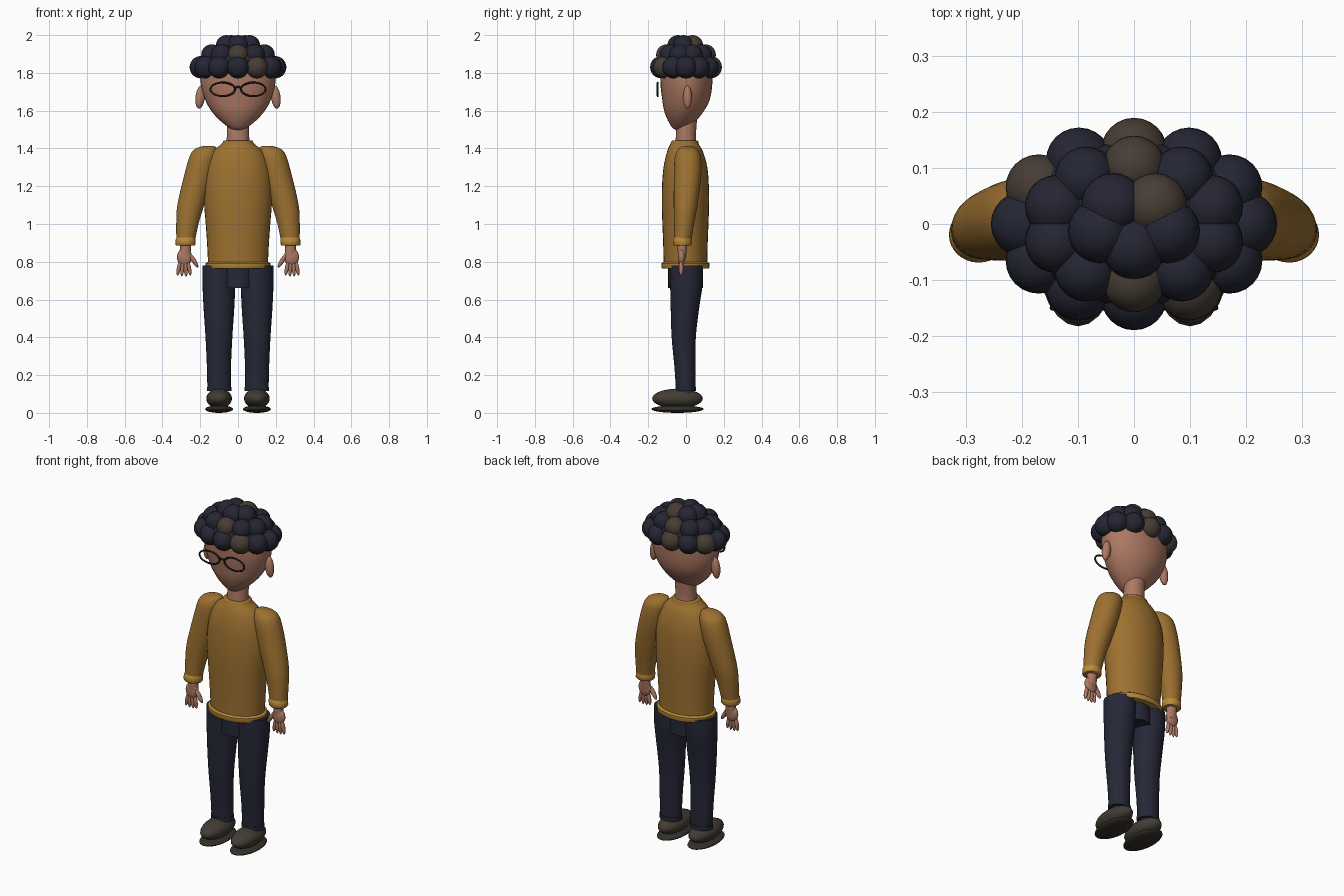
import bpy, bmesh, math
from mathutils import Vector, Matrix

cube = bpy.data.objects.get("Cube")
if cube:
    bpy.data.objects.remove(cube, do_unlink=True)


def material(name, r, g, b):
    m = bpy.data.materials.new(name)
    m.use_nodes = True
    m.diffuse_color = (r, g, b, 1)
    bsdf = m.node_tree.nodes["Principled BSDF"]
    bsdf.inputs["Base Color"].default_value = (r, g, b, 1)
    bsdf.inputs["Roughness"].default_value = 0.8
    return m


SKIN = material("skin", 0.42, 0.19, 0.125)
KNIT = material("mustard_knit", 0.34, 0.165, 0.03)
TRIM = material("light_mustard_trim", 0.48, 0.25, 0.04)
HAIR = material("dark_hair", 0.018, 0.019, 0.033)
BROWN = material("brown_hair", 0.062, 0.047, 0.034)
NAVY = material("navy_trousers", 0.019, 0.021, 0.038)
SHOE = material("shoe_brown", 0.055, 0.045, 0.034)
SOLE = material("sole_dark", 0.035, 0.03, 0.024)
FRAME = material("glasses_black", 0.012, 0.01, 0.01)


def finish(name, bm, mat, angle=50):
    bmesh.ops.recalc_face_normals(bm, faces=bm.faces)
    mesh = bpy.data.meshes.new(name)
    bm.to_mesh(mesh)
    bm.free()
    mesh.materials.append(mat)
    ob = bpy.data.objects.new(name, mesh)
    bpy.context.collection.objects.link(ob)
    bpy.ops.object.select_all(action='DESELECT')
    ob.select_set(True)
    bpy.context.view_layer.objects.active = ob
    bpy.ops.object.shade_smooth_by_angle(angle=math.radians(angle))
    return ob


def spline(rows, steps):
    """Catmull-Rom interpolation through the profile rows."""
    rows = [Vector(r) for r in rows]
    out = []
    for i in range(len(rows) - 1):
        a, b, c, d = (rows[max(0, min(len(rows) - 1, i + k))] for k in (-1, 0, 1, 2))
        for s in range(steps):
            t = s / steps
            out.append(b + (c - a) * (t / 2) + (a * 2 - b * 5 + c * 4 - d) * (t * t / 2)
                       + (b * 3 - a - c * 3 + d) * (t ** 3 / 2))
    return out + [rows[-1]]


def loft(name, rows, mat, side=1, steps=4, sides=32):
    """Stack ellipses; each row is (z, centre x, centre y, radius x, radius y)."""
    bm = bmesh.new()
    rings = []
    for z, cx, cy, rx, ry in spline(rows, steps):
        angles = [math.tau * k / sides for k in range(sides)]
        rings.append([bm.verts.new((side * (cx + rx * math.cos(a)), cy + ry * math.sin(a), z))
                      for a in angles])
    for low, high in zip(rings, rings[1:]):
        for k in range(sides):
            n = (k + 1) % sides
            bm.faces.new((low[k], low[n], high[n], high[k]))
    bm.faces.new(rings[0])
    bm.faces.new(rings[-1])
    return finish(name, bm, mat)


def ball(name, centre, radii, mat, axis=(0, 0, 1)):
    """Ellipsoid whose own z runs along axis."""
    bm = bmesh.new()
    turn = Vector((0, 0, 1)).rotation_difference(Vector(axis)).to_matrix().to_4x4()
    bmesh.ops.create_uvsphere(bm, u_segments=24, v_segments=16, radius=1,
                              matrix=Matrix.Translation(centre) @ turn @ Matrix.Diagonal((*radii, 1)))
    return finish(name, bm, mat)


def wire(name, points, closed, mat, thickness):
    curve = bpy.data.curves.new(name, 'CURVE')
    curve.dimensions = '3D'
    curve.bevel_depth = thickness
    curve.bevel_resolution = 2
    line = curve.splines.new('POLY')
    line.points.add(len(points) - 1)
    for p, co in zip(line.points, points):
        p.co = (*co, 1)
    line.use_cyclic_u = closed
    curve.materials.append(mat)
    ob = bpy.data.objects.new(name, curve)
    bpy.context.collection.objects.link(ob)
    bpy.ops.object.select_all(action='DESELECT')
    ob.select_set(True)
    bpy.context.view_layer.objects.active = ob
    bpy.ops.object.convert(target='MESH')


# Head and neck
loft("head", [(1.495, 0, -.03, .015, .015), (1.51, 0, -.03, .047, .042),
              (1.55, 0, -.02, .098, .077), (1.6, 0, -.01, .142, .106),
              (1.66, 0, 0, .175, .126), (1.74, 0, .002, .197, .137),
              (1.83, 0, .002, .192, .134), (1.9, 0, 0, .14, .1), (1.93, 0, 0, .06, .04)], SKIN)
loft("neck", [(1.41, 0, 0, .062, .056), (1.48, 0, 0, .059, .053), (1.6, 0, .01, .059, .053)], SKIN)

# Curly hair: a cap with three rings of balls
ball("hair_cap", (0, 0, 1.85), (.2, .148, .1), HAIR)
curl_rings = [("lower", 12, 0, .197, .131, 1.83, .059, (3, 5, 10)),
              ("middle", 10, 18, .146, .102, 1.895, .056, (2, 7)),
              ("top", 5, 54, .064, .042, 1.943, .057, (0,))]
for label, count, start, rx, ry, z, r, brown in curl_rings:
    for k in range(count):
        a = math.radians(start + 360 * k / count)
        ball(f"{label}_curl_{k}", (rx * math.cos(a), ry * math.sin(a), z), (r, r, r),
             BROWN if k in brown else HAIR)

# Glasses bridge
wire("glasses_bridge", [(.016 * t, -.152, 1.72 + .006 * (1 - t * t)) for t in (-1, -.5, 0, .5, 1)],
     False, FRAME, .005)

# Sweater body with hem and collar
loft("sweater_body", [(.78, 0, -.003, .158, .115), (.9, 0, -.003, .164, .118),
                      (1.0, 0, -.003, .171, .122), (1.1, 0, -.003, .179, .125),
                      (1.2, 0, -.003, .18, .124), (1.3, 0, -.003, .168, .116),
                      (1.38, 0, -.005, .135, .096), (1.42, 0, -.008, .092, .077),
                      (1.435, 0, -.008, .076, .069)], KNIT)
loft("sweater_hem", [(.764, 0, -.003, .168, .123), (.77, 0, -.003, .172, .127),
                     (.792, 0, -.003, .172, .127), (.8, 0, -.003, .16, .116)], TRIM, steps=1)
loft("sweater_collar", [(1.42, 0, -.006, .08, .071), (1.437, 0, -.006, .08, .071),
                        (1.443, 0, -.006, .073, .065)], KNIT, steps=1)

# Seat of the trousers
loft("trouser_seat", [(.66, 0, -.002, .09, .092), (.78, 0, -.002, .09, .092)], NAVY, steps=1)

for label, s in (("left", 1), ("right", -1)):
    ball(f"{label}_ear", (s * .2, .008, 1.672), (.025, .023, .062), SKIN, (-s * .12, 0, 1))
    wire(f"{label}_glasses_rim",
         [(s * .081 + .065 * math.cos(math.tau * k / 32), -.15,
           1.713 + .036 * math.sin(math.tau * k / 32)) for k in range(32)], True, FRAME, .005)

    # Sleeve and cuff
    loft(f"{label}_sleeve", [(.9, .278, -.018, .048, .044), (1.0, .268, -.01, .059, .053),
                             (1.1, .25, -.002, .071, .063), (1.25, .21, .008, .077, .072),
                             (1.35, .185, .01, .074, .07), (1.39, .174, .01, .063, .055),
                             (1.408, .16, .008, .042, .035), (1.414, .155, .008, .015, .012)],
         KNIT, s)
    loft(f"{label}_cuff", [(.885, .278, -.019, .048, .044), (.892, .278, -.019, .053, .05),
                           (.918, .277, -.019, .053, .05), (.93, .276, -.018, .048, .044)],
         TRIM, s, steps=1)

    # Hand
    loft(f"{label}_wrist", [(.82, .28, -.022, .034, .02), (.86, .278, -.02, .029, .024),
                            (.91, .277, -.018, .03, .026)], SKIN, s, sides=20)
    ball(f"{label}_palm", (s * .283, -.023, .825), (.04, .02, .048), SKIN)
    for k in range(4):
        x = .256 + .018 * k
        drop = .038 if k in (1, 2) else .033
        ball(f"{label}_finger_{k}", (s * (x + .003), -.026, .768), (.0105, .012, drop + .008),
             SKIN, (s * (.18 - .12 * k), 0, 1))
    ball(f"{label}_thumb", (s * .234, -.028, .806), (.012, .013, .042), SKIN, (s * .6, 0, 1))

    # Trouser leg with turned hem
    loft(f"{label}_trouser_leg", [(.12, .1, -.002, .062, .051), (.25, .101, -.006, .064, .056),
                                  (.4, .101, -.012, .071, .064), (.55, .101, -.006, .081, .075),
                                  (.68, .101, .002, .087, .086), (.78, .1, .002, .089, .088)],
         NAVY, s)
    loft(f"{label}_trouser_hem", [(.115, .1, -.002, .065, .054), (.138, .1, -.002, .065, .054)],
         NAVY, s, steps=1)

    # Shoe
    ball(f"{label}_shoe", (s * .1, -.045, .076), (.068, .134, .052), SHOE)
    ball(f"{label}_shoe_sole", (s * .1, -.045, .02), (.074, .138, .02), SOLE)
    loft(f"{label}_ankle", [(.08, .1, 0, .045, .04), (.13, .1, 0, .045, .04)], SHOE, s, steps=1)
